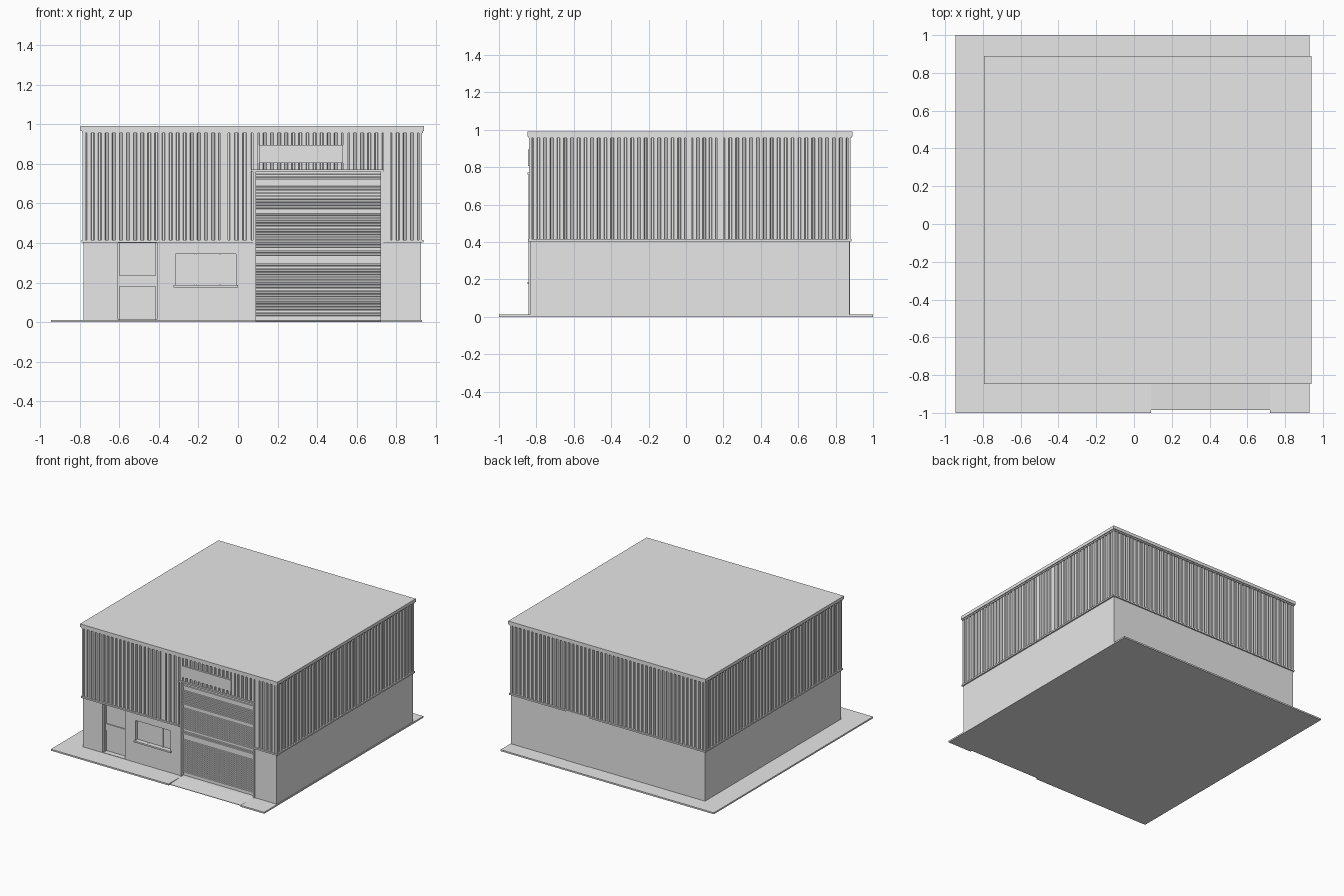
import bpy
from mathutils import Vector

if "Cube" in bpy.data.objects:
    bpy.data.objects.remove(bpy.data.objects["Cube"])


def material(name, v):
    m = bpy.data.materials.new(name)
    m.diffuse_color = (v, v, v, 1)
    m.use_nodes = True
    m.node_tree.nodes["Principled BSDF"].inputs["Base Color"].default_value = m.diffuse_color
    return m


GREY = material("light grey", 0.8)
GLASS = material("pale glass", 1.0)


def mesh(name, verts, faces, mat=GREY):
    me = bpy.data.meshes.new(name)
    me.from_pydata([tuple(v) for v in verts], [], faces)
    me.materials.append(mat)
    ob = bpy.data.objects.new(name, me)
    bpy.context.collection.objects.link(ob)
    return ob


def box(name, x0, x1, y0, y1, z0, z1, mat=GREY):
    v = [(x, y, z) for z in (z0, z1) for x, y in ((x0, y0), (x1, y0), (x1, y1), (x0, y1))]
    f = [(3, 2, 1, 0), (4, 5, 6, 7)] + [(i, (i + 1) % 4, (i + 1) % 4 + 4, i + 4) for i in range(4)]
    return mesh(name, v, f, mat)


def sheet(name, pts, ext):
    """Extrude an open profile along ext."""
    n = len(pts)
    return mesh(name, list(pts) + [p + ext for p in pts],
                [(i, i + 1, n + i + 1, n + i) for i in range(n - 1)])


def ribs(a, b, pitch, depth, crest=0.52, slope=0.1):
    """Trapezoid rib profile from a to b: (position, height) pairs."""
    n = max(1, round((b - a) / pitch))
    p = (b - a) / n
    out = [(a, 0)]
    for i in range(n):
        c = a + (i + 0.5) * p
        h, s = crest * p / 2, slope * p
        out += [(c - h - s, 0), (c - h, depth), (c + h, depth), (c + h + s, 0)]
    return out + [(b, 0)]


def cladding(name, t, n, offset, a, b, z0, z1):
    """Vertical ribbed cladding on the side with outward normal n."""
    t, n = Vector(t), Vector(n)
    pts = [t * s + n * (offset + d) + Vector((0, 0, z0)) for s, d in ribs(a, b, 0.036, 0.01)]
    return sheet(name, pts, Vector((0, 0, z1 - z0)))


def cut(target, *args):
    c = box("cutter", *args)
    c.hide_render = True
    m = target.modifiers.new("cut", "BOOLEAN")
    m.operation, m.object, m.solver = "DIFFERENCE", c, "EXACT"
    bpy.context.view_layer.objects.active = target
    bpy.ops.object.modifier_apply(modifier=m.name)
    bpy.data.objects.remove(c)


# Ground slab with ramps
T = 0.012
box("paving_main", -0.945, 0.93, -0.84, 0.88, 0, T)
for tag, y0, y1 in (("front", -1, -0.84), ("back", 0.88, 1)):
    box("paving_left_" + tag, -0.945, 0.09, y0, y1, 0, T)
    box("paving_right_" + tag, 0.72, 0.93, y0, y1, 0, T)
box("back_ramp", 0.09, 0.72, 0.88, 1, 0, T)
ramp = box("front_ramp", 0.09, 0.72, -0.985, -0.84, 0, T)
for v in ramp.data.vertices:
    if v.co.y < -0.9 and v.co.z > 0.005:
        v.co.z = 0.004

# Walls with cut openings
lower = box("lower_walls", -0.78, 0.925, -0.835, 0.875, T, 0.41)
upper = box("upper_walls", -0.771, 0.916, -0.826, 0.866, 0.41, 0.975)
cut(lower, -0.605, -0.41, -0.9, -0.795, 0.015, 0.40)
cut(lower, -0.315, -0.01, -0.9, -0.81, 0.187, 0.345)
cut(lower, 0.09, 0.72, -0.9, -0.805, 0.0, 0.5)
cut(upper, 0.09, 0.72, -0.9, -0.805, 0.3, 0.76)

# Ribbed cladding
Z0, Z1 = 0.413, 0.96
F, R, B, L = ((1, 0, 0), (0, -1, 0)), ((0, 1, 0), (1, 0, 0)), ((-1, 0, 0), (0, 1, 0)), ((0, -1, 0), (-1, 0, 0))
cladding("front_cladding_left", *F, 0.828, -0.77, -0.09, Z0, Z1)
cladding("front_cladding_mid", *F, 0.828, -0.05, 0.075, Z0, Z1)
cladding("front_cladding_over_door", *F, 0.828, 0.1, 0.53, 0.765, Z1)
cladding("front_cladding_over_door_right", *F, 0.828, 0.555, 0.735, 0.765, Z1)
cladding("front_cladding_right", *F, 0.828, 0.77, 0.915, Z0, Z1)
cladding("right_cladding_front", *R, 0.918, -0.825, 0.0, Z0, Z1)
cladding("right_cladding_mid", *R, 0.918, 0.03, 0.165, Z0, Z1)
cladding("right_cladding_back", *R, 0.918, 0.2, 0.865, Z0, Z1)
cladding("back_cladding", *B, 0.868, -0.915, 0.77, Z0, Z1)
cladding("left_cladding", *L, 0.773, -0.865, 0.825, Z0, Z1)

# Flat joint panels and corner posts
for i, (x0, x1, z0) in enumerate(((-0.09, -0.05, Z0), (0.075, 0.1, 0.765), (0.53, 0.555, 0.765), (0.735, 0.77, Z0))):
    box("front_joint_%d" % i, x0, x1, -0.838, -0.82, z0, Z1)
for i, (y0, y1) in enumerate(((0.0, 0.03), (0.165, 0.2))):
    box("right_joint_%d" % i, 0.91, 0.928, y0, y1, Z0, Z1)
for i, (x0, x1) in enumerate(((-0.785, -0.77), (0.915, 0.93))):
    for j, (y0, y1) in enumerate(((-0.84, -0.825), (0.865, 0.88))):
        box("corner_post_%d%d" % (i, j), x0, x1, y0, y1, Z0, Z1)

# Ledge trim under the cladding, broken at the big door
box("ledge_front_left", -0.79, 0.075, -0.845, -0.82, 0.403, 0.415)
box("ledge_front_right", 0.735, 0.937, -0.845, -0.82, 0.403, 0.415)
box("ledge_back", -0.79, 0.937, 0.86, 0.885, 0.403, 0.415)
box("ledge_left", -0.79, -0.765, -0.82, 0.86, 0.403, 0.415)
box("ledge_right", 0.91, 0.937, -0.82, 0.86, 0.403, 0.415)

# Roof with stepped edge
box("roof_lower_edge", -0.788, 0.933, -0.842, 0.884, 0.955, 0.967)
box("roof", -0.795, 0.94, -0.848, 0.89, 0.965, 0.99)

# Big shutter door: ribbed bands between flat strips
prof = [(T, 0)]
for a, b in ((0.03, 0.30), (0.335, 0.365), (0.375, 0.55), (0.57, 0.69), (0.715, 0.75)):
    prof += ribs(a, b, 0.016, 0.008)
prof.append((0.76, 0))
sheet("shutter_door", [Vector((0.72, -0.812 - d, z)) for z, d in prof], Vector((-0.63, 0, 0)))
box("shutter_frame_left", 0.075, 0.09, -0.842, -0.805, T, 0.765)
box("shutter_frame_right", 0.72, 0.735, -0.842, -0.805, T, 0.765)
box("shutter_frame_top", 0.065, 0.735, -0.847, -0.805, 0.76, 0.772)

# Blank sign board
box("sign_board", 0.105, 0.53, -0.846, -0.83, 0.805, 0.895)

# Entrance door
box("entrance_frame_left", -0.605, -0.598, -0.815, -0.795, 0.015, 0.40)
box("entrance_frame_right", -0.417, -0.41, -0.815, -0.795, 0.015, 0.40)
box("entrance_rail", -0.598, -0.417, -0.808, -0.795, 0.18, 0.235)
box("entrance_glass_lower", -0.598, -0.417, -0.80, -0.795, 0.02, 0.18, GLASS)
box("entrance_glass_upper", -0.598, -0.417, -0.80, -0.795, 0.235, 0.395, GLASS)

# Window
for i, (x0, x1) in enumerate(((-0.312, -0.22), (-0.21, -0.093), (-0.087, -0.013))):
    box("window_pane_%d" % i, x0, x1, -0.815, -0.81, 0.19, 0.343, GLASS)
for i, x in enumerate((-0.215, -0.09)):
    box("window_bar_%d" % i, x - 0.005, x + 0.005, -0.82, -0.81, 0.187, 0.345)
box("window_sill", -0.325, 0.0, -0.847, -0.81, 0.175, 0.187)

# Back door
box("back_door", 0.24, 0.44, 0.87, 0.878, T, 0.40)
